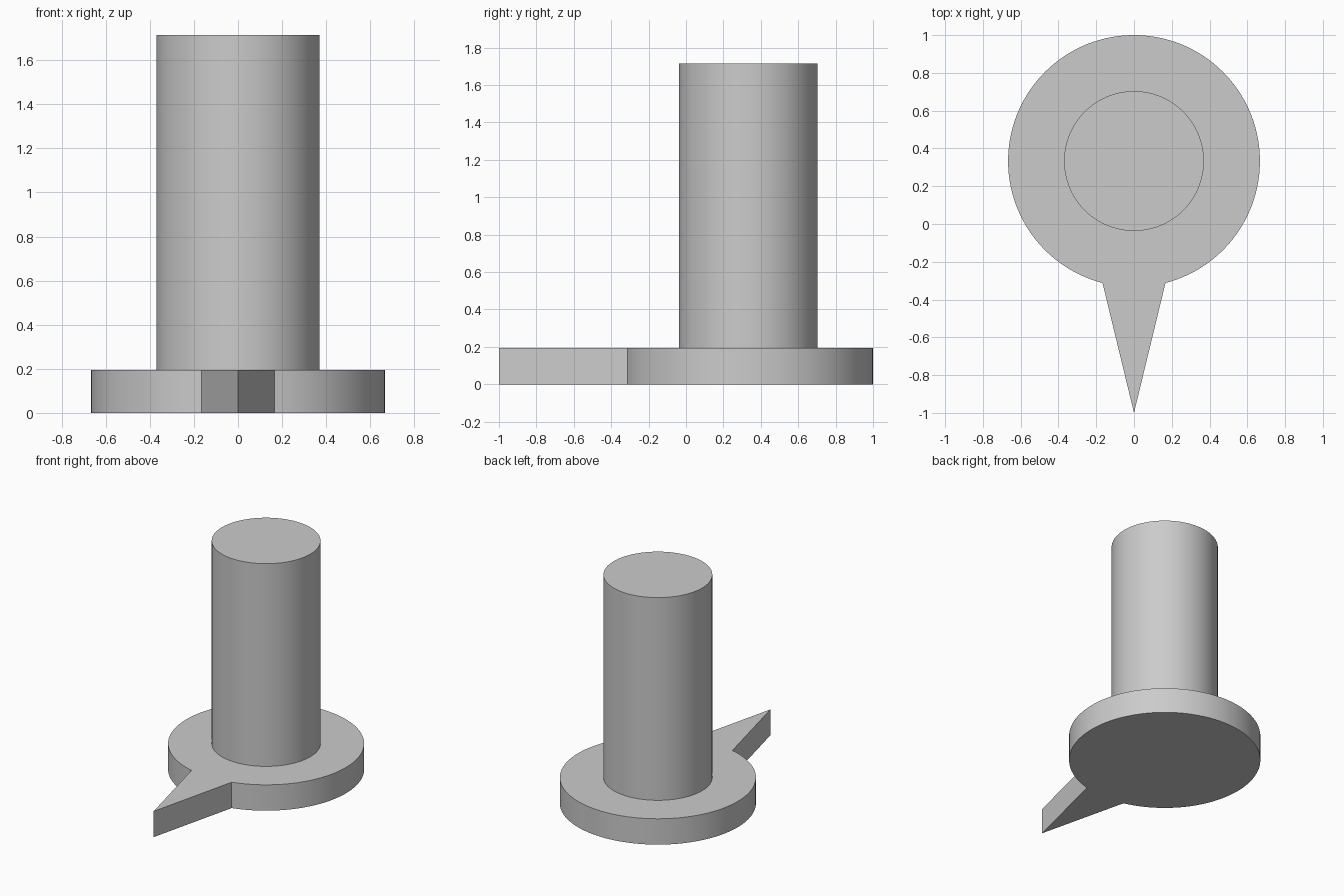
import bpy, bmesh, math

cube = bpy.data.objects.get("Cube")
if cube:
    bpy.data.objects.remove(cube, do_unlink=True)

CENTRE_Y = 1 / 3
DISC_RADIUS = 2 / 3
SHAFT_RADIUS = 0.37
BASE_TOP = 0.194
SHAFT_TOP = 1.715
POINTER_HALF_WIDTH = 1 / 6

grey = bpy.data.materials.new("plain grey")
grey.use_nodes = True
colour = (0.6, 0.6, 0.6, 1)
grey.diffuse_color = colour
grey.node_tree.nodes["Principled BSDF"].inputs["Base Color"].default_value = colour


def arc(radius, start, end, steps):
    """Points on a circle about the shaft axis."""
    angles = [start + (end - start) * i / steps for i in range(steps + 1)]
    return [(radius * math.cos(a), CENTRE_Y + radius * math.sin(a)) for a in angles]


def extrude_outline(name, outline, bottom, top):
    """Solid prism from a flat outline, with smooth round sides."""
    bm = bmesh.new()
    face = bm.faces.new([bm.verts.new((x, y, bottom)) for x, y in outline])
    result = bmesh.ops.extrude_face_region(bm, geom=[face], use_keep_orig=True)
    raised = [v for v in result["geom"] if isinstance(v, bmesh.types.BMVert)]
    bmesh.ops.translate(bm, verts=raised, vec=(0, 0, top - bottom))
    bmesh.ops.recalc_face_normals(bm, faces=bm.faces)
    mesh = bpy.data.meshes.new(name)
    bm.to_mesh(mesh)
    bm.free()
    mesh.materials.append(grey)
    obj = bpy.data.objects.new(name, mesh)
    bpy.context.collection.objects.link(obj)
    bpy.ops.object.select_all(action="DESELECT")
    obj.select_set(True)
    bpy.context.view_layer.objects.active = obj
    bpy.ops.object.shade_smooth_by_angle(angle=math.radians(10))
    return obj


# Round base with a tapering pointer at the front
gap = math.asin(POINTER_HALF_WIDTH / DISC_RADIUS)
front = -math.pi / 2
rim = arc(DISC_RADIUS, front + gap, front + 2 * math.pi - gap, 120)
extrude_outline("pointer_base", rim + [(0, -1)], 0, BASE_TOP)

# Upright shaft
circle = arc(SHAFT_RADIUS, 0, 2 * math.pi, 128)[:-1]
extrude_outline("shaft", circle, BASE_TOP, SHAFT_TOP)
